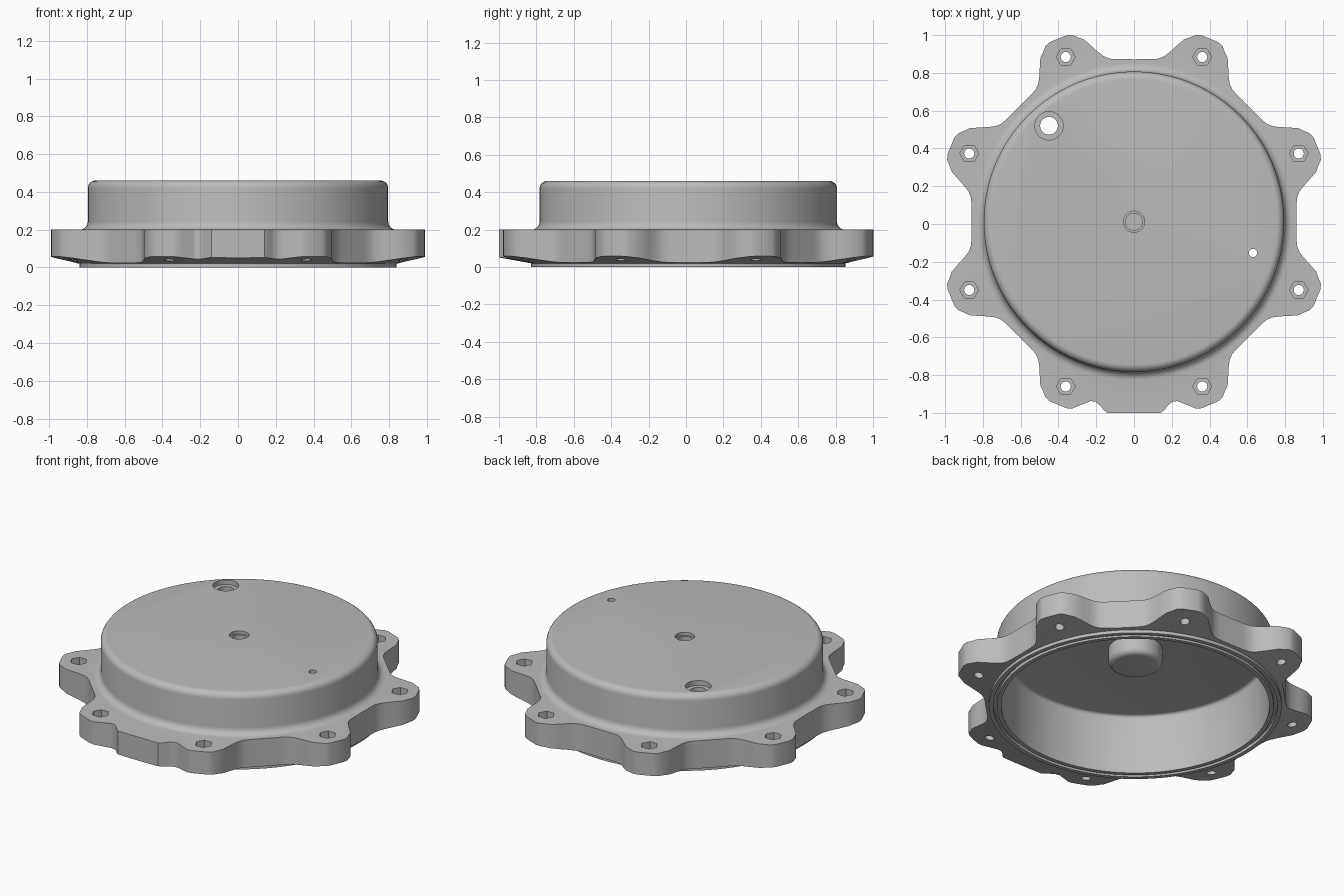
import bpy, bmesh
from math import sin, cos, pi, radians, degrees, hypot, atan2

cube = bpy.data.objects.get("Cube")
if cube:
    bpy.data.objects.remove(cube, do_unlink=True)

CY = 0.012            # centre of the round body along y
FLANGE_TOP = 0.20

metal = bpy.data.materials.new("grey metal")
metal.use_nodes = True
GREY = (0.5, 0.5, 0.5, 1)
metal.diffuse_color = GREY
metal.node_tree.nodes["Principled BSDF"].inputs["Base Color"].default_value = GREY


def arc(r, z, radius, start, end, steps=6):
    """Points of a fillet in the (radius, height) plane."""
    angles = [radians(start + (end - start) * i / steps) for i in range(steps + 1)]
    return [(r + radius * cos(a), z + radius * sin(a)) for a in angles]


def make_object(name, bm):
    bmesh.ops.recalc_face_normals(bm, faces=bm.faces)
    mesh = bpy.data.meshes.new(name)
    bm.to_mesh(mesh)
    bm.free()
    obj = bpy.data.objects.new(name, mesh)
    bpy.context.collection.objects.link(obj)
    obj.data.materials.append(metal)
    return obj


# Flange outline: half a lug as (degrees from lug axis, radius)
half_lug = [(0, 1.049), (2.6, 1.05), (4.2, 1.042), (5.6, 1.02), (7.2, 1.0), (9, .955),
            (10.6, .918), (12.2, .89), (14, .873), (16.5, .865), (19.5, .862), (22.5, .86)]
lug = [(-a, r) for a, r in half_lug[-2:0:-1]] + half_lug
outline = []
for k in range(8):
    for a, r in lug:
        angle = (22.5 + 45 * k + a) % 360
        if abs(angle - 270) > 16:
            outline.append((angle, r))

# Front pad with a scallop on each side
half_pad = [(.255, -.948), (.23, -.937), (.205, -.941), (.18, -.96), (.16, -.985),
            (.14, -1), (.09, -1), (.045, -1)]
for x, y in half_pad + [(-x, y) for x, y in half_pad] + [(0, -1)]:
    outline.append((degrees(atan2(y - CY, x)) % 360, hypot(x, y - CY)))
outline.sort()

# Section from the top centre, over the flange, under it and into the cavity
upper = arc(.755, .42, .04, 90, 0) + arc(.838, .243, .043, 180, 270)
lower = [(.84, .02), (.84, 0), (.815, 0), (.815, .02), (.795, .02), (.795, 0), (.77, 0)]
cavity = arc(.745, .355, .02, 0, 90, 4) + [(.155, .375)] + arc(.12, .30, .035, 0, -90)


def underside(r):
    return .02 + max(0, r - .84) * .18


bm = bmesh.new()
rings = []


def add_ring(point):
    ring = []
    for angle, edge in outline:
        r, z = point(edge)
        a = radians(angle)
        ring.append(bm.verts.new((r * cos(a), CY + r * sin(a), z)))
    rings.append(ring)


for p in upper:
    add_ring(lambda edge, p=p: p)
add_ring(lambda edge: (edge, FLANGE_TOP))
add_ring(lambda edge: (edge, underside(edge)))
for p in lower + cavity:
    add_ring(lambda edge, p=p: p)
n = len(outline)
for a, b in zip(rings, rings[1:]):
    for i in range(n):
        j = (i + 1) % n
        bm.faces.new((a[i], a[j], b[j], b[i]))
bm.faces.new(rings[0])
bm.faces.new(rings[-1])
cover = make_object("cover_housing", bm)


# Pockets first, then the narrower holes inside them
def cut(specs):
    bm = bmesh.new()
    for x, y, radius, low, high, sides in specs:
        def circle(z):
            return [bm.verts.new((x + radius * cos(2 * pi * i / sides),
                                  y + radius * sin(2 * pi * i / sides), z))
                    for i in range(sides)]
        a, b = circle(low), circle(high)
        bm.faces.new(a)
        bm.faces.new(b)
        for i in range(sides):
            j = (i + 1) % sides
            bm.faces.new((a[i], a[j], b[j], b[i]))
    cutter = make_object("hole_cutter", bm)
    cutter.hide_render = True
    mod = cover.modifiers.new("holes", 'BOOLEAN')
    mod.operation = 'DIFFERENCE'
    mod.solver = 'EXACT'
    mod.object = cutter
    bpy.context.view_layer.objects.active = cover
    bpy.ops.object.modifier_apply(modifier=mod.name)
    bpy.data.objects.remove(cutter, do_unlink=True)


bolts = []
for k in range(8):
    a = radians(22.5 + 45 * k)
    bolts.append((.944 * cos(a), CY + .944 * sin(a)))
port = (-.45, .52)
cut([(x, y, .05, .12, .25, 6) for x, y in bolts]
    + [(*port, .075, .43, .6, 32), (0, CY, .056, .44, .6, 32)])
cut([(x, y, .027, -.1, .25, 20) for x, y in bolts]
    + [(*port, .047, .3, .6, 32), (0, CY, .045, .36, .6, 32), (.63, -.153, .022, .3, .6, 20)])

bpy.ops.object.select_all(action='DESELECT')
cover.select_set(True)
bpy.context.view_layer.objects.active = cover
bpy.ops.object.shade_smooth_by_angle(angle=radians(30))
